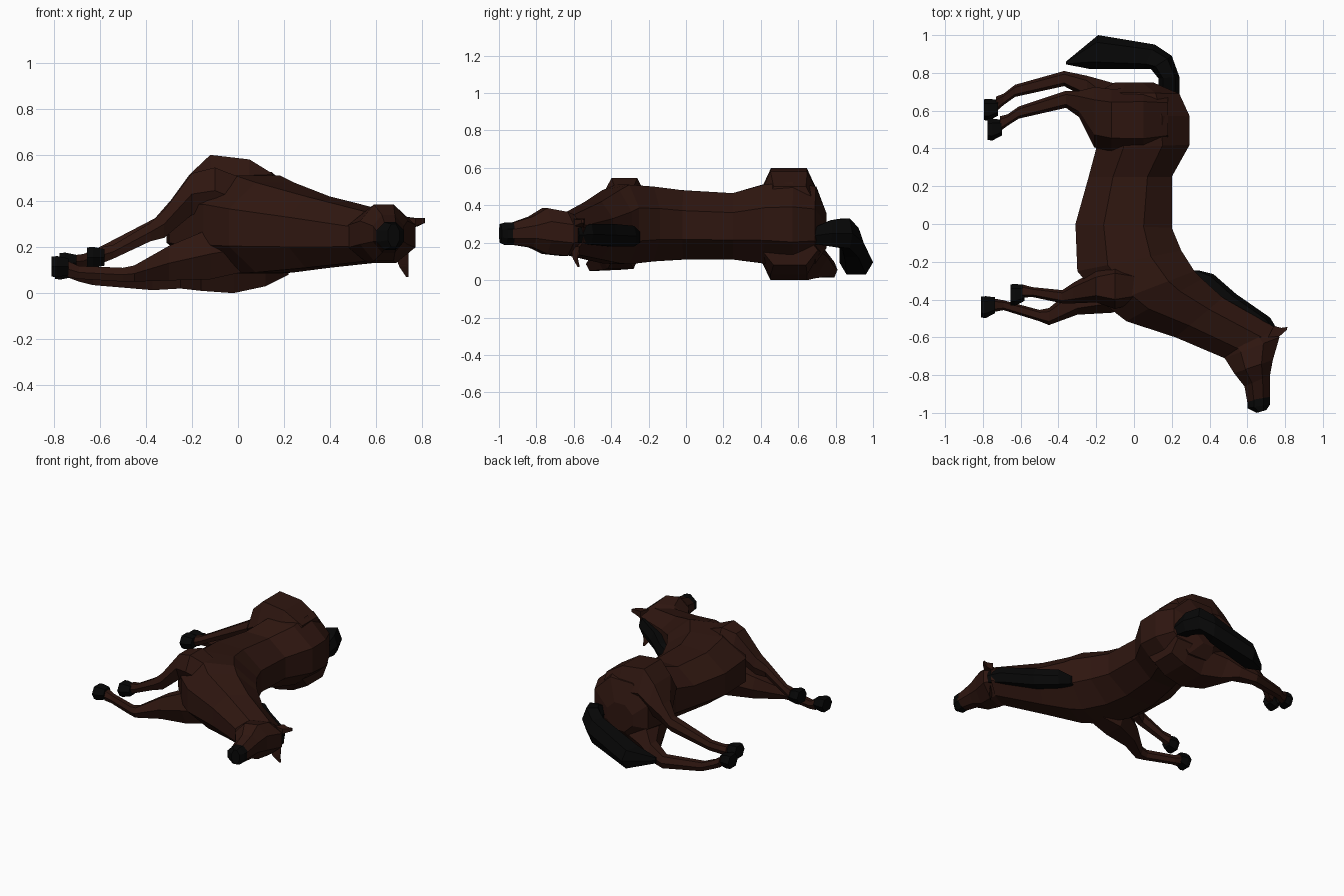
import bpy, bmesh, math


def material(name, rgb):
    m = bpy.data.materials.new(name)
    m.diffuse_color = (*rgb, 1)
    return m


BROWN = material("brown_coat", (0.028, 0.008, 0.005))
BLACK = material("black_hair", (0.002, 0.002, 0.002))


def loft(name, sections, mat, sides=8):
    """Each section: left x, y, right x, y, low z, high z."""
    bm = bmesh.new()
    rings = []
    k = 1 / math.cos(math.pi / sides)
    shift = 0 if sides == 6 else 0.5  # keeps a flat face on top
    for lx, ly, rx, ry, z0, z1 in sections:
        ring = []
        for i in range(sides):
            a = 2 * math.pi * (i + shift) / sides
            c = max(-1, min(1, k * math.cos(a)))
            s = max(-1, min(1, k * math.sin(a)))
            ring.append(bm.verts.new(((lx + rx) / 2 + c * (rx - lx) / 2,
                                      (ly + ry) / 2 + c * (ry - ly) / 2,
                                      (z0 + z1) / 2 + s * (z1 - z0) / 2)))
        rings.append(ring)
    for a, b in zip(rings, rings[1:]):
        for i in range(sides):
            j = (i + 1) % sides
            bm.faces.new((a[i], a[j], b[j], b[i]))
    bm.faces.new(rings[0])
    bm.faces.new(rings[-1])
    bmesh.ops.recalc_face_normals(bm, faces=bm.faces)
    me = bpy.data.meshes.new(name)
    bm.to_mesh(me)
    bm.free()
    me.materials.append(mat)
    ob = bpy.data.objects.new(name, me)
    bpy.context.collection.objects.link(ob)
    return ob


def limb(name, points, mat=BROWN, sides=6):
    """Each point: x, y, z, half width in y, half height in z."""
    return loft(name, [(x, y - w, x, y + w, z - h, z + h) for x, y, z, w, h in points], mat, sides)


# Body and neck, from rump to throat (belly side, back side, z range)
loft("body", [
    (-.10, .75, .10, .75, .17, .36),
    (-.19, .70, .24, .69, .09, .50),
    (-.21, .58, .295, .57, .07, .525),
    (-.20, .40, .295, .42, .09, .51),
    (-.24, .25, .20, .25, .11, .465),
    (-.31, .00, .20, -.02, .11, .48),
    (-.30, -.25, .25, -.14, .10, .50),
    (-.15, -.43, .32, -.25, .085, .51),
    (-.04, -.515, .36, -.29, .09, .48),
    (.22, -.60, .47, -.39, .11, .42),
    (.49, -.715, .75, -.55, .14, .35)], BROWN)

# Head and muzzle
loft("head", [
    (.44, -.63, .70, -.51, .17, .33),
    (.48, -.71, .77, -.60, .13, .365),
    (.53, -.79, .735, -.72, .14, .385),
    (.585, -.86, .72, -.80, .175, .34),
    (.60, -.945, .72, -.925, .19, .305)], BROWN)
loft("muzzle", [
    (.60, -.935, .72, -.915, .187, .308),
    (.60, -.975, .72, -.955, .187, .308),
    (.65, -1.0, .70, -.985, .20, .30)], BLACK)

# Ears, one each side of the poll
loft("ear_upper", [(.71, -.60, .74, -.54, .28, .33),
                   (.77, -.595, .78, -.55, .29, .325),
                   (.81, -.56, .812, -.545, .305, .325)], BROWN, 4)
loft("ear_lower", [(.69, -.61, .74, -.57, .14, .18),
                   (.70, -.605, .74, -.58, .115, .125),
                   (.73, -.58, .74, -.57, .07, .08)], BROWN, 4)

# Mane along the back of the neck
loft("mane", [
    (.28, -.25, .34, -.245, .20, .26),
    (.35, -.32, .42, -.265, .18, .29),
    (.45, -.42, .54, -.37, .18, .30),
    (.62, -.54, .72, -.495, .19, .30),
    (.70, -.60, .765, -.57, .20, .28)], BLACK, 6)

# Tail, curling round onto the ground
loft("tail", [
    (.13, .64, .24, .63, .20, .26),
    (.13, .77, .24, .78, .18, .32),
    (.09, .82, .20, .89, .17, .33),
    (.05, .82, .11, .95, .12, .28),
    (-.23, .82, -.19, 1.0, .03, .16),
    (-.36, .845, -.36, .86, .07, .11)], BLACK, 6)

# Front legs
limb("front_leg_upper", [
    (.04, -.33, .39, .08, .10), (-.10, -.33, .445, .12, .10),
    (-.20, -.33, .43, .085, .09), (-.32, -.365, .30, .055, .06),
    (-.38, -.385, .265, .035, .04), (-.54, -.36, .18, .026, .03),
    (-.59, -.355, .165, .035, .035)])
limb("front_leg_lower", [
    (.06, -.35, .20, .08, .10), (-.12, -.35, .17, .12, .11),
    (-.30, -.40, .13, .08, .075), (-.45, -.49, .085, .045, .035),
    (-.50, -.485, .08, .03, .03), (-.69, -.43, .09, .026, .028),
    (-.74, -.43, .105, .035, .035)])

# Hind legs
limb("hind_leg_upper", [
    (.18, .555, .38, .15, .12), (.05, .55, .43, .17, .15),
    (-.12, .55, .45, .165, .15), (-.21, .565, .40, .16, .115),
    (-.29, .635, .335, .07, .07), (-.36, .66, .28, .045, .045),
    (-.61, .59, .165, .032, .03), (-.67, .55, .14, .03, .03),
    (-.71, .53, .135, .04, .03)])
limb("hind_leg_lower", [
    (.22, .555, .16, .15, .08), (.12, .55, .15, .17, .12),
    (-.02, .55, .15, .17, .15), (-.16, .60, .12, .16, .11),
    (-.25, .725, .08, .06, .06), (-.37, .77, .055, .04, .042),
    (-.63, .705, .065, .032, .03), (-.69, .66, .08, .03, .03),
    (-.73, .635, .10, .04, .035)])

# Hooves
for name, x, y, z in [("front_hoof_upper", -.58, -.365, .155), ("front_hoof_lower", -.735, -.43, .115),
                      ("hind_hoof_upper", -.70, .51, .13), ("hind_hoof_lower", -.72, .615, .105)]:
    limb(name, [(x, y, z, .042, .036), (x - .05, y - .01, z, .058, .046),
                (x - .075, y - .01, z, .055, .043)], BLACK)
